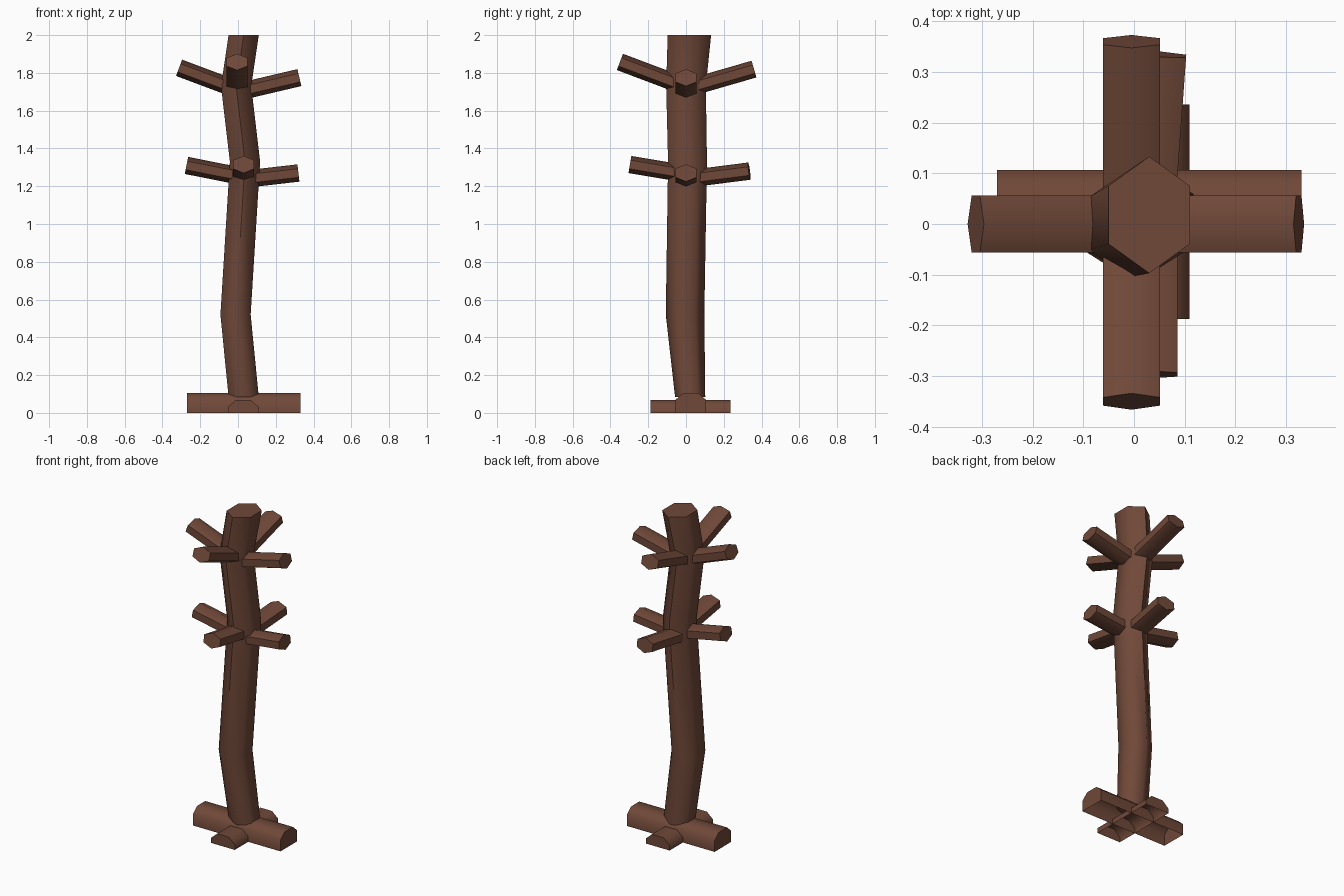
import bpy
import bmesh
import math
from mathutils import Vector

cube = bpy.data.objects.get("Cube")
if cube:
    bpy.data.objects.remove(cube)

bark = bpy.data.materials.new("brown bark")
bark.use_nodes = True
BROWN = (0.16, 0.065, 0.04, 1)
bark.diffuse_color = BROWN
bark.node_tree.nodes["Principled BSDF"].inputs["Base Color"].default_value = BROWN

UP = Vector((0, 0, 1))


def loft(name, rings, closed=True, angle=65):
    """Skin a list of cross-sections and cap both ends."""
    bm = bmesh.new()
    loops = [[bm.verts.new(p) for p in ring] for ring in rings]
    n = len(loops[0])
    for a, b in zip(loops, loops[1:]):
        for i in range(n if closed else n - 1):
            j = (i + 1) % n
            bm.faces.new((a[i], a[j], b[j], b[i]))
    bm.faces.new(loops[0][::-1])
    bm.faces.new(loops[-1])
    bmesh.ops.recalc_face_normals(bm, faces=bm.faces)
    if not closed and sum(f.normal.z * f.calc_area() for f in bm.faces) < 0:
        bmesh.ops.reverse_faces(bm, faces=bm.faces)
    mesh = bpy.data.meshes.new(name)
    bm.to_mesh(mesh)
    bm.free()
    mesh.materials.append(bark)
    obj = bpy.data.objects.new(name, mesh)
    bpy.context.collection.objects.link(obj)
    bpy.ops.object.select_all(action='DESELECT')
    obj.select_set(True)
    bpy.context.view_layer.objects.active = obj
    bpy.ops.object.shade_smooth_by_angle(angle=math.radians(angle))


def hexagon(centre, side, point, half_width, half_height):
    """Six-sided section with corners along the point direction."""
    ring = []
    for i in range(6):
        t = math.radians(60 * i)
        ring.append(Vector(centre) + side * (math.sin(t) / math.sin(math.pi / 3) * half_width)
                    + point * (math.cos(t) * half_height))
    return ring


# Crooked trunk: height, centre x, centre y, half depth
trunk = [(0.085, 0.03, 0.022, 0.08), (0.52, -0.013, -0.005, 0.102),
         (1.33, 0.037, 0.008, 0.103), (1.73, -0.01, 0, 0.105), (2, 0.03, 0.018, 0.115)]
loft("trunk", [hexagon((x, y, z), Vector((1, 0, 0)), Vector((0, 1, 0)), 0.08, d)
               for z, x, y, d in trunk])


# Stubby branches in two tiers, each sunk a little into the trunk
def branch(name, root, tip):
    root, tip = Vector(root), Vector(tip)
    axis = (tip - root).normalized()
    side = axis.cross(UP).normalized()
    point = side.cross(axis)
    loft(name, [hexagon(p, side, point, 0.056, 0.046) for p in (root - axis * 0.05, tip)])


branch("upper_right_branch", (-0.08, 0, 1.74), (-0.312, 0, 1.827))
branch("upper_left_branch", (0.07, 0, 1.715), (0.325, 0, 1.775))
branch("upper_front_branch", (-0.005, -0.09, 1.76), (-0.005, -0.35, 1.858))
branch("upper_back_branch", (-0.005, 0.1, 1.745), (-0.005, 0.36, 1.82))
branch("lower_right_branch", (-0.03, 0, 1.262), (-0.273, 0, 1.31))
branch("lower_left_branch", (0.12, 0, 1.247), (0.32, 0, 1.27))
branch("lower_front_branch", (0.03, -0.07, 1.277), (0.03, -0.297, 1.315))
branch("lower_back_branch", (0.03, 0.1, 1.25), (0.047, 0.335, 1.28))


# Crossed half-log feet, open underneath
def foot(name, along_x, start, end, middle, height):
    profile = [(-0.081, 0), (-0.081, height - 0.036), (-0.04, height),
               (0.04, height), (0.081, height - 0.036), (0.081, 0)]
    rings = []
    for s in (start, end):
        rings.append([(s, middle + w, z) if along_x else (middle + w, s, z) for w, z in profile])
    loft(name, rings, closed=False, angle=50)


foot("long_foot", True, -0.27, 0.33, 0.025, 0.105)
foot("short_foot", False, -0.187, 0.236, 0.028, 0.068)
